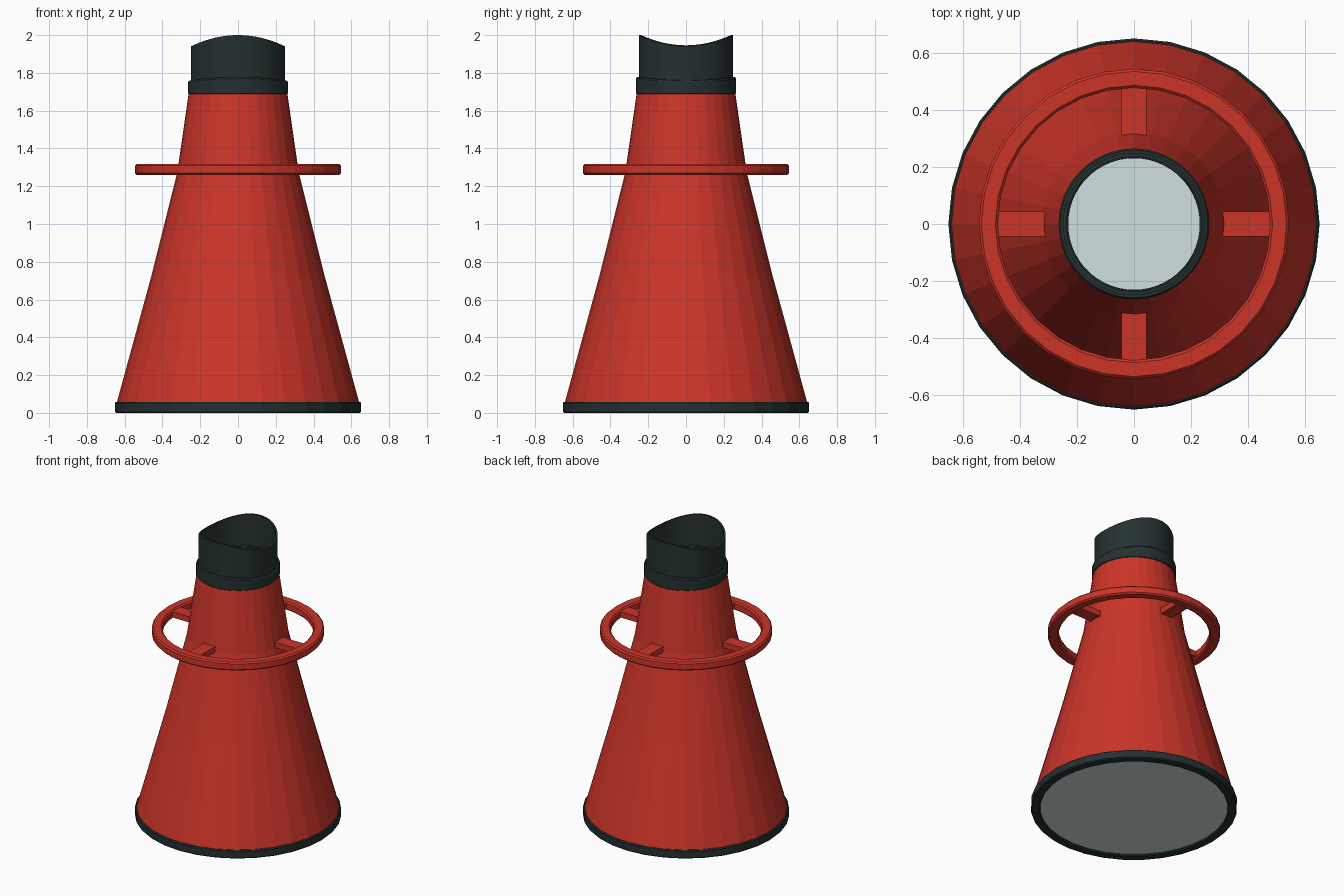
import bpy
import bmesh
import math
from mathutils import Matrix

cube = bpy.data.objects.get("Cube")
if cube:
    bpy.data.objects.remove(cube, do_unlink=True)


def make_material(name, rgb):
    mat = bpy.data.materials.new(name)
    mat.use_nodes = True
    color = (*rgb, 1.0)
    mat.diffuse_color = color
    mat.node_tree.nodes["Principled BSDF"].inputs["Base Color"].default_value = color
    return mat


RED = make_material("warm red", (0.60, 0.035, 0.022))
BLACK = make_material("dark rubber", (0.018, 0.030, 0.030))
PALE = make_material("pale glass", (0.64, 0.74, 0.74))


def finish(name, bm, mat, smooth=False):
    bmesh.ops.recalc_face_normals(bm, faces=bm.faces)
    mesh = bpy.data.meshes.new(name)
    bm.to_mesh(mesh)
    bm.free()
    mesh.materials.append(mat)
    obj = bpy.data.objects.new(name, mesh)
    bpy.context.collection.objects.link(obj)
    if smooth:
        bpy.ops.object.select_all(action="DESELECT")
        obj.select_set(True)
        bpy.context.view_layer.objects.active = obj
        bpy.ops.object.shade_smooth_by_angle(angle=math.radians(30))
    return obj


def lathe(name, profile, mat, sides=32, closed=True, smooth=False):
    """Spin (radius, height, saddle) points; saddle lowers the left and right."""
    bm = bmesh.new()
    rings = []
    for r, z, saddle in profile:
        ring = []
        for i in range(sides):
            a = math.tau * i / sides
            x, y = r * math.cos(a), r * math.sin(a)
            ring.append(bm.verts.new((x, y, z - saddle * x * x)))
        rings.append(ring)
    pairs = list(zip(rings, rings[1:]))
    if closed:
        pairs.append((rings[-1], rings[0]))
    for low, high in pairs:
        for i in range(sides):
            j = (i + 1) % sides
            bm.faces.new((low[i], low[j], high[j], high[i]))
    return finish(name, bm, mat, smooth)


def flat_ring(name, inner, outer, bottom, top, bevel, mat):
    """Rectangular band with chamfered edges."""
    b = bevel
    points = [(inner + b, bottom), (outer - b, bottom), (outer, bottom + b),
              (outer, top - b), (outer - b, top), (inner + b, top),
              (inner, top - b), (inner, bottom + b)]
    return lathe(name, [(r, z, 0) for r, z in points], mat)


def disc(name, radius, z, thickness, mat):
    bm = bmesh.new()
    bmesh.ops.create_cone(bm, cap_ends=True, segments=32, radius1=radius,
                          radius2=radius, depth=thickness,
                          matrix=Matrix.Translation((0, 0, z)))
    return finish(name, bm, mat)


# Flared body in three stages
lathe("body_cone", [(0.643, 0.05, 0), (0.46, 0.72, 0), (0.322, 1.27, 0),
                    (0.26, 1.70, 0)], RED, closed=False)

# Base rim and bottom window
flat_ring("base_rim", 0.595, 0.652, 0.0, 0.058, 0.006, BLACK)
disc("bottom_window", 0.60, 0.02, 0.016, PALE)

# Carrying ring and its four spokes
flat_ring("handle_ring", 0.478, 0.545, 1.26, 1.318, 0.009, RED)
for k, side in enumerate(("left", "back", "right", "front")):
    bm = bmesh.new()
    turn = Matrix.Rotation(k * math.pi / 2, 4, "Z")
    place = turn @ Matrix.Translation((0.39, 0, 1.29))
    bmesh.ops.create_cube(bm, size=1,
                          matrix=place @ Matrix.Diagonal((0.19, 0.088, 0.04, 1)))
    finish("handle_spoke_" + side, bm, RED)

# Neck collar, its upper edge dipping at the sides
lathe("neck_collar", [(0.232, 1.685, 0), (0.258, 1.685, 0), (0.265, 1.692, 0),
                      (0.265, 1.77, 0.28), (0.259, 1.778, 0.28),
                      (0.232, 1.778, 0.28)], BLACK, sides=64, smooth=True)

# Eyepiece tube with a saddle cut to fit the face
lathe("eyepiece", [(0.25, 1.70, 0), (0.25, 2.0, 0.96), (0.237, 2.0, 0.96),
                   (0.237, 1.77, 0), (0.231, 1.765, 0), (0.231, 1.70, 0)],
      BLACK, sides=64, smooth=True)
disc("eyepiece_window", 0.24, 1.70, 0.012, PALE)
